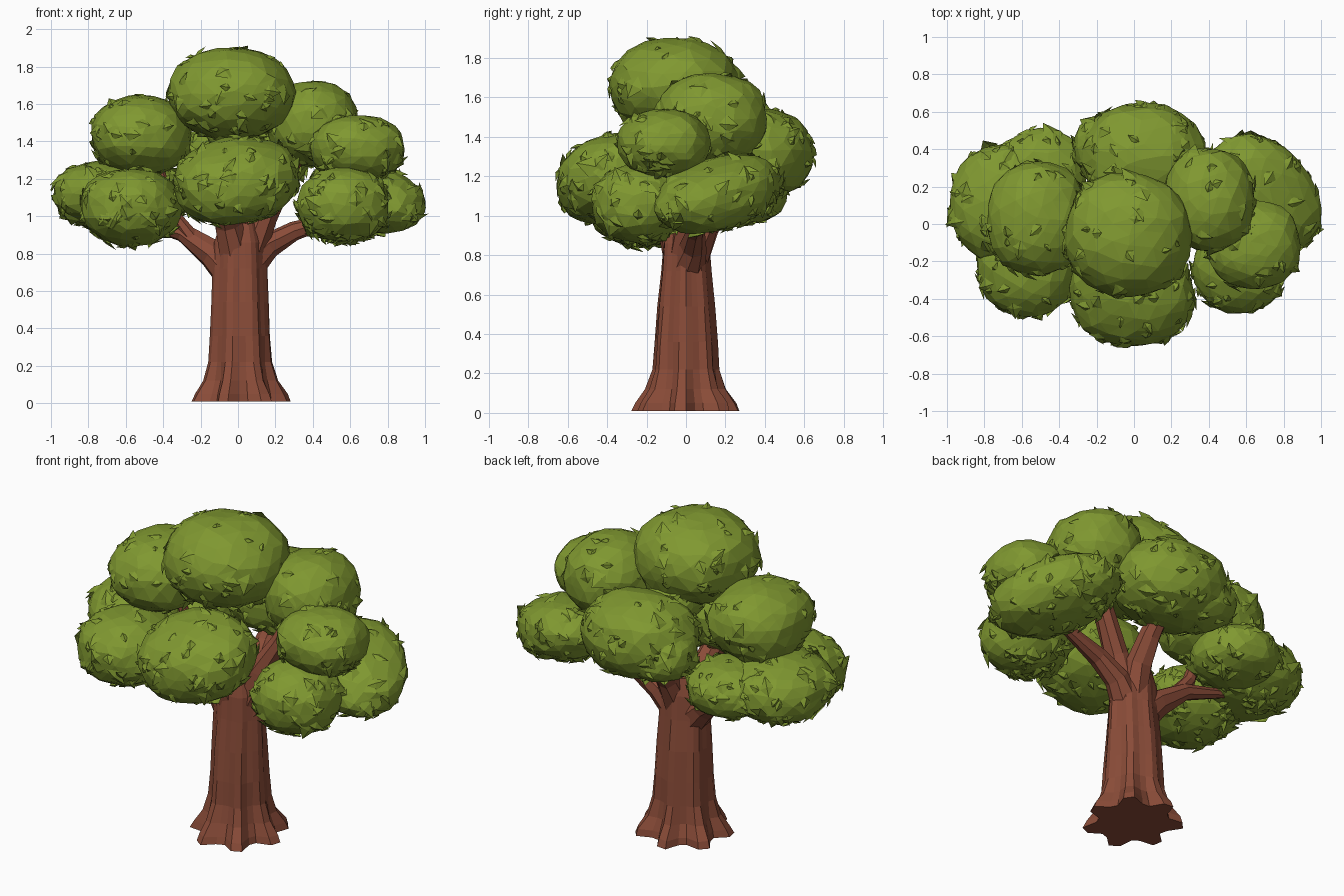
import bpy, bmesh, math, random
from mathutils import Vector, Euler, noise

if "Cube" in bpy.data.objects:
    bpy.data.objects.remove(bpy.data.objects["Cube"])

random.seed(4)


def material(name, rgb):
    m = bpy.data.materials.new(name)
    m.diffuse_color = (*rgb, 1)
    m.use_nodes = True
    m.node_tree.nodes["Principled BSDF"].inputs["Base Color"].default_value = m.diffuse_color
    return m


LEAF = material("leaf green", (0.215, 0.315, 0.030))
BARK = material("bark brown", (0.255, 0.072, 0.040))


def finish(bm, name, mat):
    me = bpy.data.meshes.new(name)
    bm.to_mesh(me)
    bm.free()
    me.materials.append(mat)
    ob = bpy.data.objects.new(name, me)
    bpy.context.collection.objects.link(ob)
    return ob


def loft(bm, rings):
    # skin a list of vertex rings and cap both ends
    n = len(rings[0])
    for a, b in zip(rings, rings[1:]):
        for i in range(n):
            j = (i + 1) % n
            bm.faces.new((a[i], a[j], b[j], b[i]))
    bm.faces.new(rings[0][::-1])
    bm.faces.new(rings[-1])
    bmesh.ops.recalc_face_normals(bm, faces=bm.faces)


# Trunk: lobed rings that flare into seven roots (height, radius, lobe depth, depth squash)
PROFILE = [(0.01, 0.235, 0.21, 1.02), (0.05, 0.222, 0.20, 1.02), (0.12, 0.187, 0.14, 1),
           (0.22, 0.165, 0.08, 1), (0.36, 0.157, 0.06, 1), (0.54, 0.149, 0.05, 0.95),
           (0.72, 0.142, 0.05, 0.87), (0.86, 0.135, 0.05, 0.85), (0.96, 0.105, 0.03, 0.9)]
bm = bmesh.new()
rings = []
for z, r, lobe, squash in PROFILE:
    ring = []
    for i in range(28):
        a = math.tau * i / 28
        ridge = math.cos(7 * a + 0.6 + 0.5 * z) + 0.15 * math.sin(3 * a)
        rr = r * (1 + lobe * ridge + random.uniform(-0.02, 0.02))
        ring.append(bm.verts.new((0.008 + rr * math.cos(a), rr * squash * math.sin(a), z)))
    rings.append(ring)
loft(bm, rings)
finish(bm, "trunk", BARK)


# Branches: tapered, slightly knobbly tubes
def branch(name, pts, r0, r1, sides=8):
    bm = bmesh.new()
    pts = [Vector(p) for p in pts]
    rings = []
    for k, p in enumerate(pts):
        d = (pts[min(k + 1, len(pts) - 1)] - pts[max(k - 1, 0)]).normalized()
        u = d.cross(Vector((0.3, 1, 0.1))).normalized()
        v = d.cross(u)
        r = r0 + (r1 - r0) * k / (len(pts) - 1)
        ring = []
        for i in range(sides):
            a = math.tau * i / sides
            rr = r * random.uniform(0.9, 1.1)
            ring.append(bm.verts.new(p + u * rr * math.cos(a) + v * rr * math.sin(a)))
        rings.append(ring)
    loft(bm, rings)
    finish(bm, name, BARK)


BRANCHES = {
    "branch_left": ([(-0.02, 0, 0.68), (-0.14, 0.03, 0.80), (-0.30, 0.07, 0.91), (-0.55, 0.10, 0.98)], 0.10, 0.025),
    "branch_left_fork": ([(-0.24, 0.05, 0.87), (-0.34, 0.06, 1.00), (-0.42, 0.06, 1.25)], 0.045, 0.025),
    "branch_right": ([(0.05, 0, 0.72), (0.16, 0.04, 0.84), (0.30, 0.05, 0.92), (0.57, 0.08, 1.00)], 0.09, 0.03),
    "branch_upper_right": ([(0.07, 0, 0.82), (0.14, 0.02, 1.00), (0.24, 0.05, 1.18), (0.34, 0.09, 1.38)], 0.09, 0.04),
    "branch_back": ([(0.03, 0.02, 0.78), (0.05, 0.10, 0.95), (0.05, 0.20, 1.08), (0.05, 0.32, 1.22)], 0.09, 0.045),
    "branch_front": ([(-0.01, -0.02, 0.78), (-0.05, -0.08, 0.96), (-0.06, -0.18, 1.06), (-0.05, -0.30, 1.18)], 0.09, 0.045),
}
for name, (pts, r0, r1) in BRANCHES.items():
    branch(name, pts, r0, r1)


# Foliage: faceted, tilted ellipsoid clumps with small leaf shards on the surface
def clump(name, centre, radii, shards, turn=(0, 0, 0)):
    bm = bmesh.new()
    bmesh.ops.create_icosphere(bm, subdivisions=3, radius=1)
    c, s = Vector(centre), Vector(radii)
    rot = Euler(turn).to_matrix()

    def full(n):
        # a little fuller than a plain ellipsoid, with a soft wobble
        return 0.99 + 0.06 * (1 - sum(q ** 4 for q in n)) + 0.05 * noise.noise(n * 1.8 + c * 7)

    def scaled(n):
        return Vector(q * w for q, w in zip(n, s))

    for v in bm.verts:
        j = Vector((random.uniform(-1, 1), random.uniform(-1, 1), random.uniform(-1, 1))) * 0.07
        n = (v.co + j).normalized()
        v.co = c + rot @ (scaled(n) * full(n) * random.uniform(0.985, 1.01))
    for _ in range(shards):
        n = Vector((random.gauss(0, 1), random.gauss(0, 1), random.gauss(-0.2, 1))).normalized()
        p = c + rot @ (scaled(n) * full(n) * 0.985)
        out = (rot @ Vector(q / w for q, w in zip(n, s))).normalized()
        t = out.cross(Vector((random.gauss(0, 1), random.gauss(0, 1), random.gauss(0, 1)))).normalized()
        b = out.cross(t)
        L = random.uniform(0.035, 0.075)
        w = L * random.uniform(0.5, 0.9)
        tip = p + t * L + out * random.uniform(0.005, 0.025)
        corners = (p - t * L * 0.7 - out * 0.01, p - b * w - out * 0.006, tip, p + b * w - out * 0.006, p + out * 0.014)
        q = [bm.verts.new(x) for x in corners]
        for i in range(4):
            bm.faces.new((q[i], q[(i + 1) % 4], q[4]))
    finish(bm, name, LEAF)


CLUMPS = {
    "foliage_crown": ((-0.035, -0.055, 1.655), (0.345, 0.34, 0.25), 60),
    "foliage_upper_left": ((-0.52, 0.03, 1.43), (0.275, 0.31, 0.22), 50),
    "foliage_upper_right": ((0.40, 0.13, 1.495), (0.25, 0.285, 0.235), 50),
    "foliage_mid_right": ((0.64, -0.11, 1.365), (0.255, 0.24, 0.18), 50),
    "foliage_front": ((-0.01, -0.365, 1.19), (0.34, 0.30, 0.225), 80, (0.3, -0.15, 0)),
    "foliage_front_left": ((-0.57, -0.22, 1.05), (0.275, 0.285, 0.21), 90),
    "foliage_far_left": ((-0.70, 0.11, 1.115), (0.29, 0.325, 0.185), 90),
    "foliage_back_left": ((-0.49, 0.27, 1.11), (0.24, 0.25, 0.16), 60),
    "foliage_front_right": ((0.565, -0.24, 1.06), (0.25, 0.24, 0.205), 90),
    "foliage_back_right": ((0.69, 0.16, 1.11), (0.37, 0.265, 0.18), 90, (0, -0.27, math.radians(130))),
    "foliage_back": ((0.05, 0.365, 1.32), (0.34, 0.285, 0.235), 80),
    "foliage_back_low": ((-0.11, 0.41, 1.265), (0.22, 0.19, 0.165), 50),
    "foliage_inner": ((-0.01, 0.12, 1.45), (0.16, 0.17, 0.12), 15),
}
for name, args in CLUMPS.items():
    clump(name, *args)
